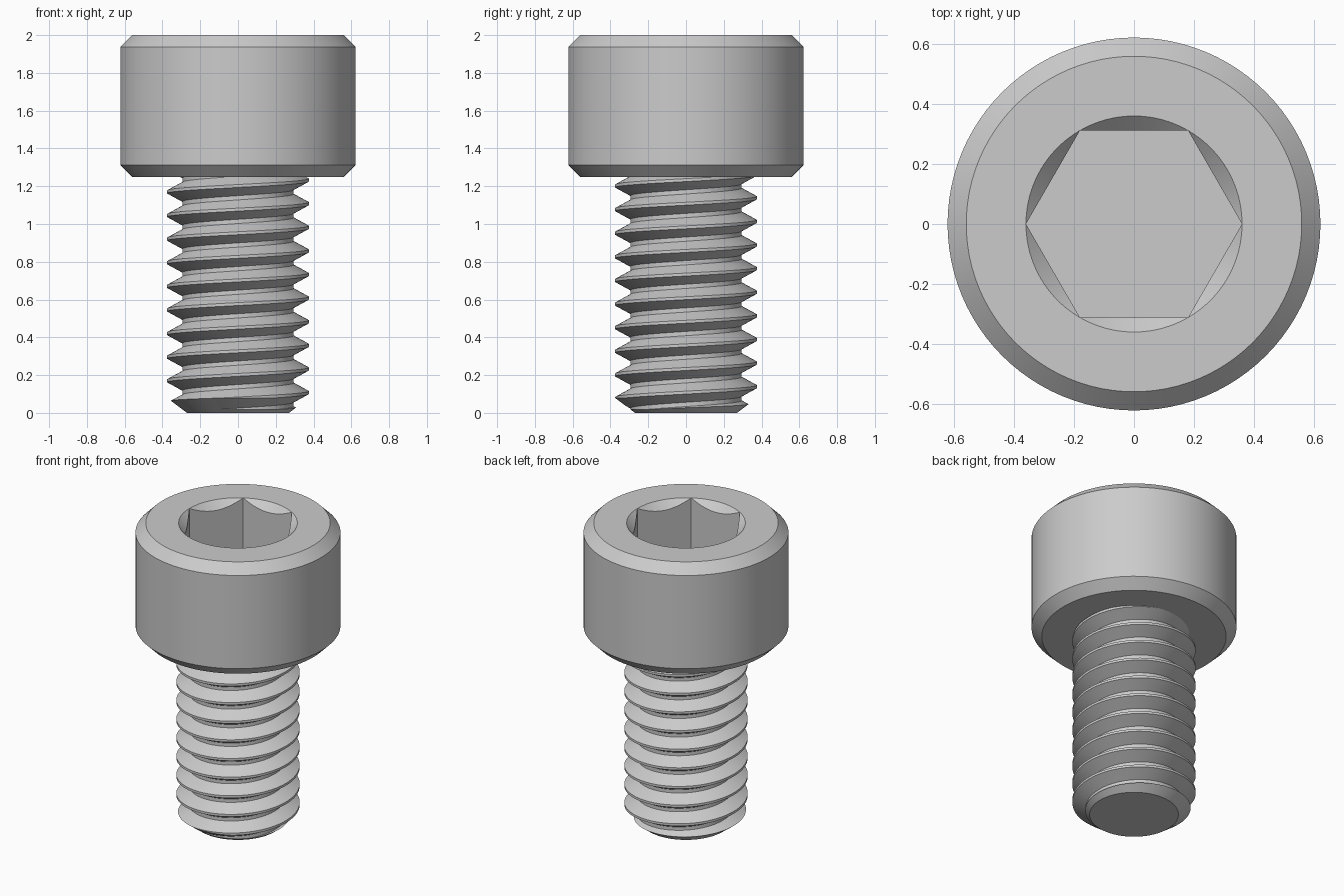
import bpy, bmesh, math

if "Cube" in bpy.data.objects:
    bpy.data.objects.remove(bpy.data.objects["Cube"])

SEGS = 96
PITCH, CREST, ROOT = 0.125, 0.375, 0.295
HEAD_R, HEAD_Z, BEVEL, TOP = 0.623, 1.25, 0.0625, 2.0
HEX_R, SOCKET_Z = 0.361, 1.625

steel = bpy.data.materials.new("steel grey")
steel.use_nodes = True
steel.diffuse_color = (0.6, 0.6, 0.6, 1)
steel.node_tree.nodes["Principled BSDF"].inputs["Base Color"].default_value = (0.6, 0.6, 0.6, 1)


def finish(name, bm):
    bmesh.ops.recalc_face_normals(bm, faces=bm.faces[:])
    mesh = bpy.data.meshes.new(name)
    bm.to_mesh(mesh)
    bm.free()
    mesh.materials.append(steel)
    obj = bpy.data.objects.new(name, mesh)
    bpy.context.collection.objects.link(obj)
    return obj


def turned(name, profile, sides=SEGS):
    """Closed solid turned around z from (radius, height) points."""
    bm = bmesh.new()
    rings = [[bm.verts.new((r * math.cos(math.tau * j / sides),
                            r * math.sin(math.tau * j / sides), z))
              for j in range(sides)] for r, z in profile]
    for low, high in zip(rings, rings[1:]):
        for j in range(sides):
            k = (j + 1) % sides
            bm.faces.new((low[j], low[k], high[k], high[j]))
    bm.faces.new(rings[0])
    bm.faces.new(rings[-1])
    return finish(name, bm)


def activate(obj):
    bpy.ops.object.select_all(action="DESELECT")
    obj.select_set(True)
    bpy.context.view_layer.objects.active = obj


def carve(obj, cutter, operation):
    """Apply a boolean and discard the cutter."""
    cutter.hide_render = True
    mod = obj.modifiers.new("carve", "BOOLEAN")
    mod.object, mod.operation, mod.solver = cutter, operation, "EXACT"
    activate(obj)
    bpy.ops.object.modifier_apply(modifier=mod.name)
    bpy.data.objects.remove(cutter)


def helical_rod(name, first, last, phase):
    """Solid rod with a right-handed thread, longer than needed at both ends."""
    tooth = [(-PITCH / 16, CREST), (PITCH / 16, CREST),
             (PITCH * 0.41, ROOT), (PITCH * 0.59, ROOT)]
    rows = [(phase + PITCH * n + dz, r) for n in range(first, last) for dz, r in tooth]
    bm = bmesh.new()
    cols = []
    for j in range(SEGS):
        a = math.tau * j / SEGS
        cols.append([bm.verts.new((r * math.cos(a), r * math.sin(a), z + PITCH * j / SEGS))
                     for z, r in rows])
    cols.append(cols[0][len(tooth):])  # the seam joins one turn higher
    for left, right in zip(cols, cols[1:]):
        for i in range(min(len(left), len(right)) - 1):
            bm.faces.new((left[i], right[i], right[i + 1], left[i + 1]))
    # Close both open ends with a fan
    rim = [e for e in bm.edges if e.is_boundary]
    for upper in (False, True):
        edges = [e for e in rim if (e.verts[0].co.z > HEAD_Z / 2) == upper]
        mid = sum(e.verts[0].co.z for e in edges) / len(edges)
        hub = bm.verts.new((0, 0, mid))
        for e in edges:
            bm.faces.new((e.verts[0], e.verts[1], hub))
    bmesh.ops.triangulate(bm, faces=bm.faces[:])
    return finish(name, bm)


# Threaded shank, trimmed to length with a chamfered tip
shank = helical_rod("threaded_shank", -3, 12, 0.1075)
blank = turned("shank_blank", [(0.27, 0), (0.39, 0.09), (0.39, HEAD_Z + 0.01)])
carve(shank, blank, "INTERSECT")

# Cylindrical head with bevelled rims
head = turned("socket_head", [(HEAD_R - BEVEL, HEAD_Z), (HEAD_R, HEAD_Z + BEVEL),
                              (HEAD_R, TOP - BEVEL), (HEAD_R - BEVEL, TOP)])

# Hexagonal socket with a conical lead-in
carve(head, turned("hex_cutter", [(HEX_R, SOCKET_Z), (HEX_R, TOP + 0.1)], 6), "DIFFERENCE")
carve(head, turned("lead_in_cutter", [(HEX_R - 0.1, TOP - 0.1), (HEX_R + 0.05, TOP + 0.05)]),
      "DIFFERENCE")

for obj in (shank, head):
    activate(obj)
    bpy.ops.object.shade_smooth_by_angle(angle=math.radians(25))
